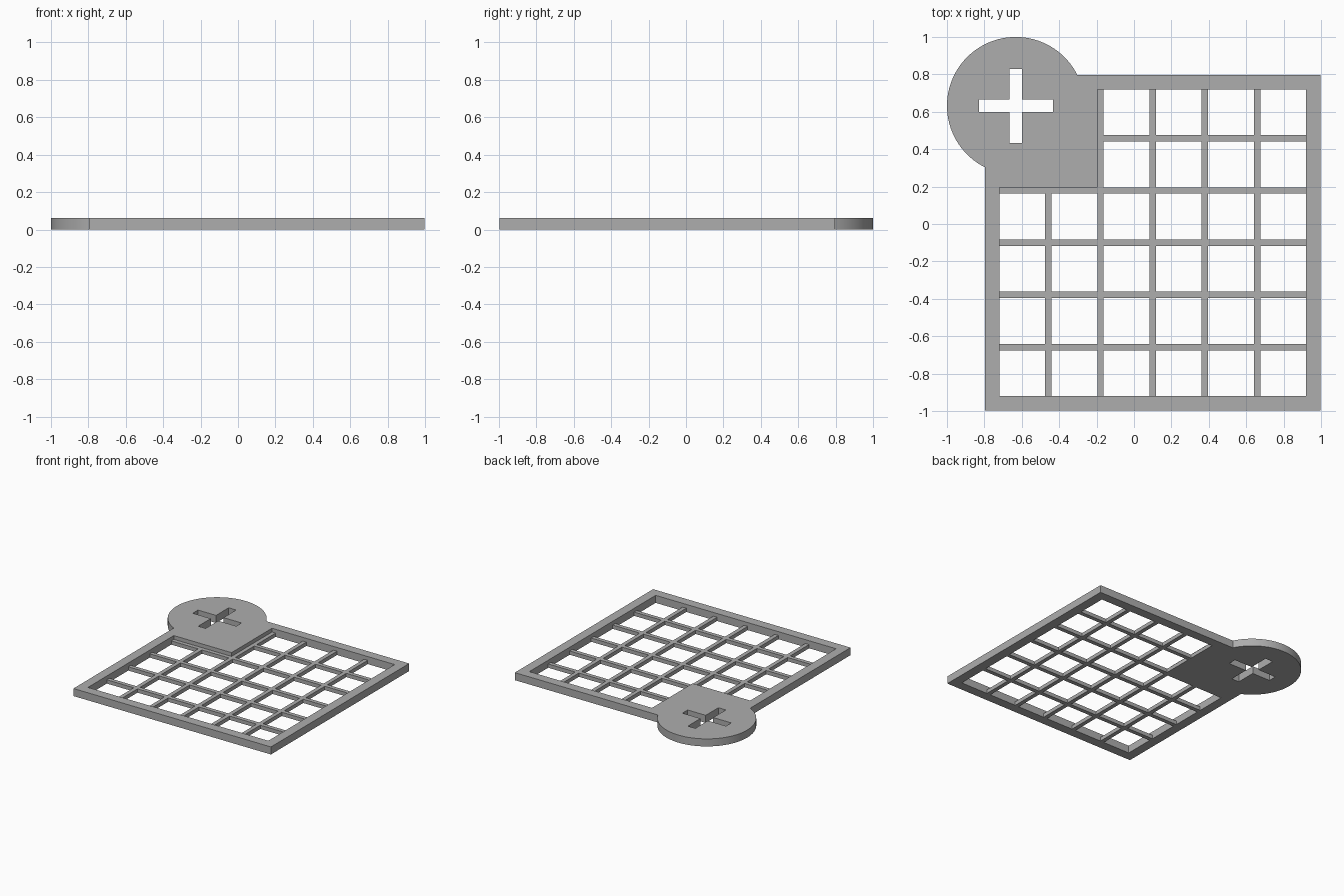
import bpy
import bmesh
import math

if "Cube" in bpy.data.objects:
    bpy.data.objects.remove(bpy.data.objects["Cube"])

THICK, BAR_TOP = 0.062, 0.031
PITCH, HOLE, FIRST = 0.279, 0.245, -0.72
HUB, HUB_R = -0.632, 0.368

grey = bpy.data.materials.new("plain grey")
grey.use_nodes = True
grey.diffuse_color = (0.42, 0.42, 0.42, 1)
grey.node_tree.nodes["Principled BSDF"].inputs["Base Color"].default_value = (0.42, 0.42, 0.42, 1)


def box(name, x0, x1, y0, y1, z0, z1):
    bm = bmesh.new()
    bmesh.ops.create_cube(bm, size=1)
    for v in bm.verts:
        v.co = (x1 if v.co.x > 0 else x0, y1 if v.co.y > 0 else y0, z1 if v.co.z > 0 else z0)
    mesh = bpy.data.meshes.new(name)
    bm.to_mesh(mesh)
    bm.free()
    mesh.materials.append(grey)
    obj = bpy.data.objects.new(name, mesh)
    bpy.context.collection.objects.link(obj)
    return obj


def boolean(obj, other, operation):
    mod = obj.modifiers.new(operation.lower(), 'BOOLEAN')
    mod.operation, mod.object, mod.solver = operation, other, 'EXACT'
    bpy.context.view_layer.objects.active = obj
    bpy.ops.object.modifier_apply(modifier=mod.name)
    bpy.data.objects.remove(other)


# Square frame with its large opening
panel = box("grid_panel", -0.797, 0.998, -0.998, 0.797, 0, THICK)
boolean(panel, box("opening", FIRST, 0.92, -0.92, 0.72, -0.1, 0.2), 'DIFFERENCE')

# Solid corner pad and round hub
boolean(panel, box("corner_pad", -0.76, -0.195, 0.195, 0.76, 0, THICK), 'UNION')
bpy.ops.mesh.primitive_cylinder_add(vertices=96, radius=HUB_R, depth=THICK,
                                    location=(HUB, -HUB, THICK / 2))
hub = bpy.context.object
hub.data.materials.append(grey)
boolean(panel, hub, 'UNION')

# Thin low grid bars in both directions
for i in range(5):
    x = FIRST + HOLE + i * PITCH
    y = -0.92 + HOLE + i * PITCH
    w = PITCH - HOLE
    boolean(panel, box("upright_bar", x, x + w, -0.95, 0.75, 0, BAR_TOP), 'UNION')
    boolean(panel, box("cross_bar", -0.75, 0.95, y, y + w, 0, BAR_TOP), 'UNION')

# Cross-shaped slot through the hub
for a, b in ((0.198, 0.034), (0.034, 0.198)):
    boolean(panel, box("slot", HUB - a, HUB + a, -HUB - b, -HUB + b, -0.1, 0.2), 'DIFFERENCE')

bpy.ops.object.select_all(action='DESELECT')
panel.select_set(True)
bpy.context.view_layer.objects.active = panel
bpy.ops.object.shade_smooth_by_angle(angle=math.radians(30))
